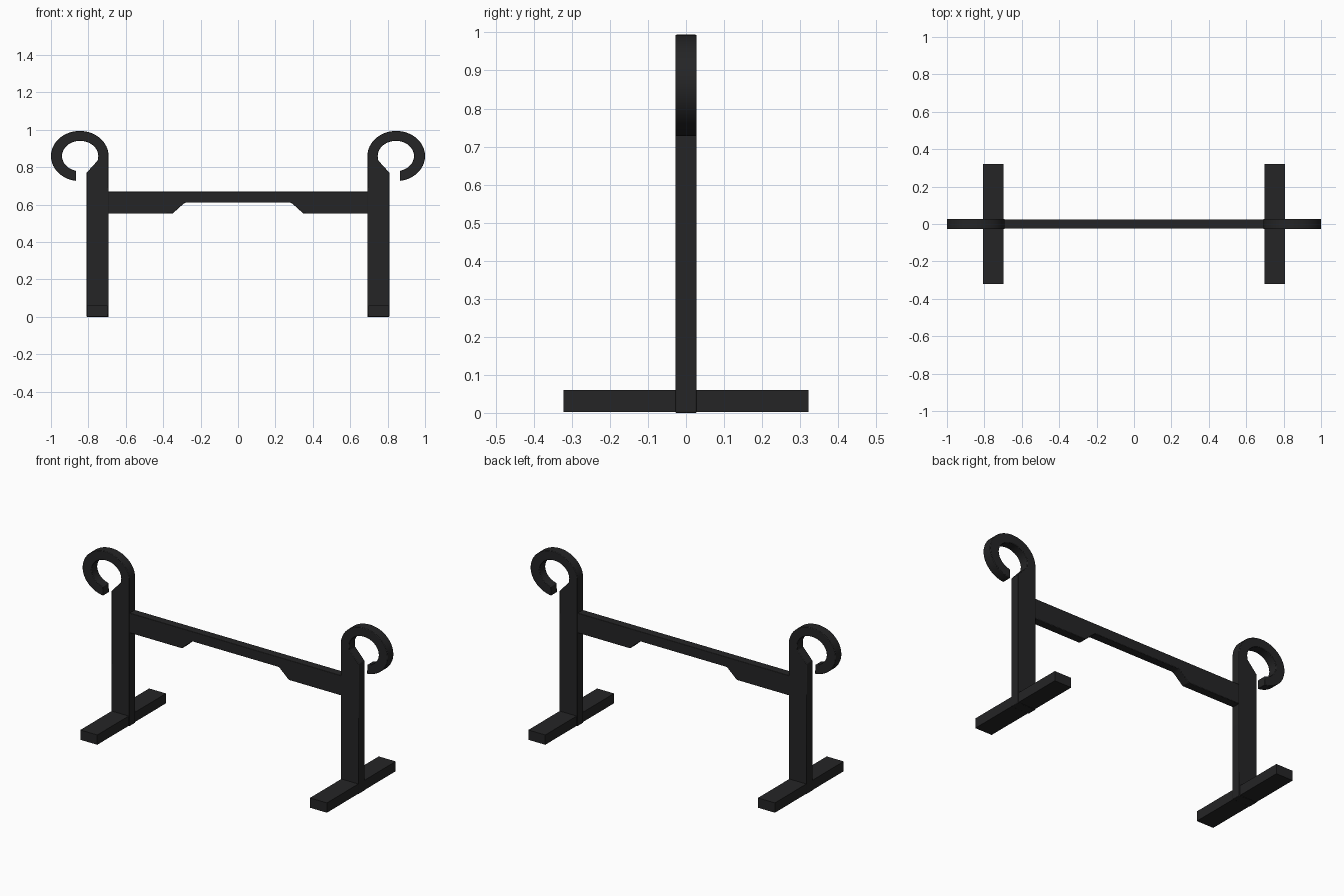
import bpy, bmesh
from math import cos, sin, radians

if "Cube" in bpy.data.objects:
    bpy.data.objects.remove(bpy.data.objects["Cube"])

black = bpy.data.materials.new("black_steel")
black.diffuse_color = (0.018, 0.018, 0.019, 1)
black.use_nodes = True
black.node_tree.nodes["Principled BSDF"].inputs["Base Color"].default_value = black.diffuse_color


def extrude_profile(name, pts, half_depth, bevel=0.0, mirror=False):
    """Extrude an x-z outline along y, with optional edge bevel and x mirror."""
    bm = bmesh.new()
    face = bm.faces.new([bm.verts.new((x, -half_depth, z)) for x, z in pts])
    ext = bmesh.ops.extrude_face_region(bm, geom=[face])
    moved = [v for v in ext["geom"] if isinstance(v, bmesh.types.BMVert)]
    bmesh.ops.translate(bm, verts=moved, vec=(0, 2 * half_depth, 0))
    bmesh.ops.recalc_face_normals(bm, faces=bm.faces)
    me = bpy.data.meshes.new(name)
    bm.to_mesh(me)
    bm.free()
    me.materials.append(black)
    ob = bpy.data.objects.new(name, me)
    bpy.context.collection.objects.link(ob)
    if bevel:
        mod = ob.modifiers.new("Bevel", "BEVEL")
        mod.width = bevel
        mod.segments = 2
        mod.limit_method = 'ANGLE'
        mod.angle_limit = radians(35)
    if mirror:
        ob.modifiers.new("Mirror", "MIRROR").use_clip = False
    bpy.ops.object.select_all(action='DESELECT')
    bpy.context.view_layer.objects.active = ob
    ob.select_set(True)
    bpy.ops.object.shade_smooth_by_angle(angle=radians(30))
    return ob


def arc(cx, cz, a, b, start, end, n):
    """Points along an elliptical arc, angles in degrees."""
    angles = [radians(start + (end - start) * i / n) for i in range(n + 1)]
    return [(cx + a * cos(t), cz + b * sin(t)) for t in angles]


# Upright posts whose tops curl outward into open hooks
post = [(0.81, 0.0), (0.81, 0.77), (0.75, 0.836)]
post += arc(0.844, 0.86, 0.097, 0.081, 180, -77, 40)    # inside of hook
post += arc(0.846, 0.86, 0.154, 0.134, -83, 180, 44)    # outside of hook
post += [(0.692, 0.0)]
extrude_profile("hook_post", post, 0.028, 0.003, mirror=True)

# Crossbar with a shallow recess beneath its middle
half = [(0.70, 0.67), (0.70, 0.552), (0.35, 0.552), (0.29, 0.606), (0.28, 0.611)]
bar = half + [(-x, z) for x, z in reversed(half)]
extrude_profile("crossbar", bar, 0.025, 0.003)

# Flat floor feet running front to back
foot = [(0.697, 0.002), (0.808, 0.002), (0.808, 0.06), (0.697, 0.06)]
extrude_profile("foot", foot, 0.322, mirror=True)
